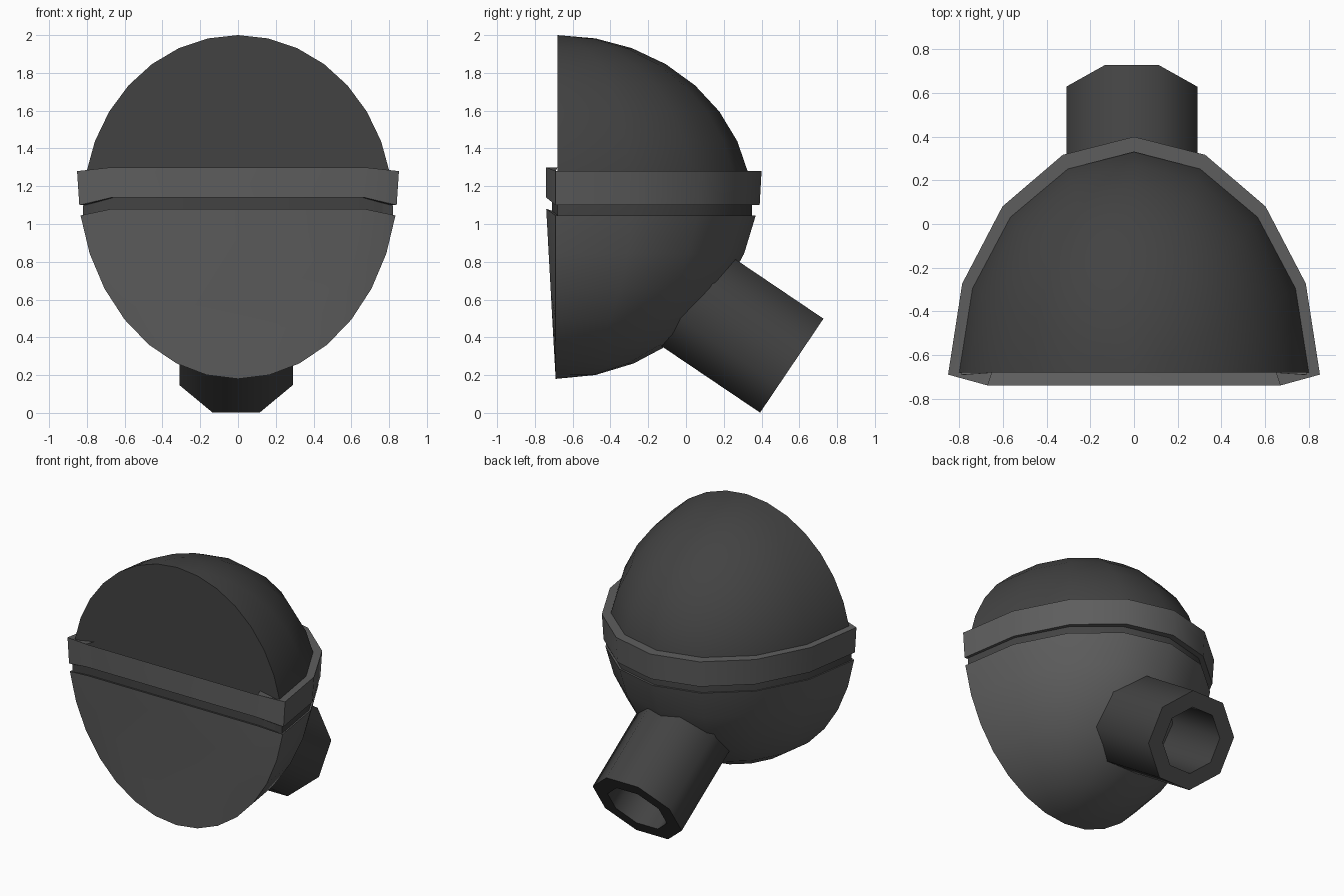
import bpy, bmesh
from math import sin, cos, tan, pi, radians
from mathutils import Vector

if "Cube" in bpy.data.objects:
    bpy.data.objects.remove(bpy.data.objects["Cube"])


def material(name, v):
    m = bpy.data.materials.new(name)
    m.diffuse_color = (v, v, v, 1)
    m.use_nodes = True
    m.node_tree.nodes["Principled BSDF"].inputs["Base Color"].default_value = m.diffuse_color
    return m


dark = material("dark_grey", 0.055)
mid = material("mid_grey", 0.11)


def make(name, strips, caps, mat, angle=35):
    """Skin lists of equal-length loops; strips = (loops, closed, skipped columns)."""
    bm = bmesh.new()
    for loops, closed, skip in strips:
        rows = [[bm.verts.new(p) for p in loop] for loop in loops]
        n = len(rows[0])
        for a, b in zip(rows, rows[1:]):
            for i in range(n if closed else n - 1):
                if i not in skip:
                    j = (i + 1) % n
                    bm.faces.new((a[i], a[j], b[j], b[i]))
    for cap in caps:
        bm.faces.new([bm.verts.new(p) for p in cap])
    bmesh.ops.remove_doubles(bm, verts=bm.verts, dist=0.0005)
    bmesh.ops.dissolve_degenerate(bm, edges=bm.edges, dist=0.0005)
    bmesh.ops.recalc_face_normals(bm, faces=bm.faces)
    me = bpy.data.meshes.new(name)
    bm.to_mesh(me)
    bm.free()
    me.materials.append(mat)
    ob = bpy.data.objects.new(name, me)
    bpy.context.collection.objects.link(ob)
    bpy.ops.object.select_all(action='DESELECT')
    ob.select_set(True)
    bpy.context.view_layer.objects.active = ob
    bpy.ops.object.shade_smooth_by_angle(angle=radians(angle))
    return ob


def arc(rx, ry, y0, z):
    """Half ellipse from +x round the back to -x, eight segments."""
    return [Vector((rx * cos(pi * i / 8), y0 + ry * sin(pi * i / 8), z)) for i in range(9)]


def rim(loops):
    """Front edge of a stack of half ellipses, +x side then back up the -x side."""
    return [l[0] for l in loops] + [l[-1] for l in loops[-2::-1]]


STEP = pi / 16

# Upper dome: half ellipsoid with flat front, running down into the neck
dome = [arc(0.82, 1.03, -0.68, 1.0)]
for k in range(9):
    c, s = cos(k * STEP), sin(k * STEP)
    dome.append(arc(0.82 * c, 1.03 * c, -0.68, 1.09 + 0.91 * s))
make("dome", [(dome, False, ())], [rim(dome)], dark)

# Neck plate in the groove at the front
make("neck_plate", [([[Vector((x, y, z)) for x, y in
                       ((-0.8, -0.67), (-0.66, -0.71), (0.66, -0.71), (0.8, -0.67))]
                      for z in (1.03, 1.16)], False, ())], [], dark)

# Lower bowl: half ellipsoid with lip and a slightly slanted front cap
bowl = [arc(0.81, 1.02, -0.69, 1.04)]
for k in range(1, 9):
    c, s = cos(k * STEP), sin(k * STEP)
    bowl.append(arc(0.85 * c, 1.08 * c, -0.69, 1.255 - 1.075 * s))
edge = rim(bowl[1:])
inner = []
for p in edge:
    z = 1.08 - (1.045 - p.z) * 0.8
    inner.append(Vector((p.x * 0.8, -0.74 + (1.08 - z) * 0.055, z)))
lip = [Vector((0.81, -0.68, 1.04)), Vector((0.65, -0.68, 1.06)),
       Vector((-0.65, -0.68, 1.06)), Vector((-0.81, -0.68, 1.04))]
make("bowl", [(bowl, False, ()), ([edge, inner], False, ()),
              ([lip, [edge[0], inner[0], inner[-1], edge[-1]]], False, ())],
     [inner], mid)


# Band round the equator, with a straight raised front
def band_loop(rx, ry, z, fx, fy, fz):
    return arc(rx, ry, -0.69, z) + [Vector((-fx, fy, fz)), Vector((fx, fy, fz))]


band = [band_loop(0.79, 1.02, 1.28, 0.65, -0.68, 1.30),
        band_loop(0.852, 1.09, 1.28, 0.67, -0.74, 1.30),
        band_loop(0.84, 1.08, 1.10, 0.67, -0.74, 1.14),
        band_loop(0.81, 1.02, 1.10, 0.65, -0.68, 1.14)]
make("band", [(band[:2], True, (9,)), (band[1:3], True, ()), (band[2:], True, (9,))], [], mid)

# Octagonal hollow pipe, angled down to the back
axis = Vector((0, 0.83, -0.56)).normalized()
side = Vector((1, 0, 0))
up = side.cross(axis)
end = Vector((-0.01, 0.56, 0.25))


def octagon(apothem, back):
    r = apothem / cos(pi / 8)
    return [end - axis * back + side * r * cos(pi / 8 + i * pi / 4)
            + up * r * sin(pi / 8 + i * pi / 4) for i in range(8)]


make("pipe", [([octagon(0.30, 0.74), octagon(0.30, 0), octagon(0.20, 0),
                octagon(0.20, 0.6)], True, ())], [], dark, 50)
